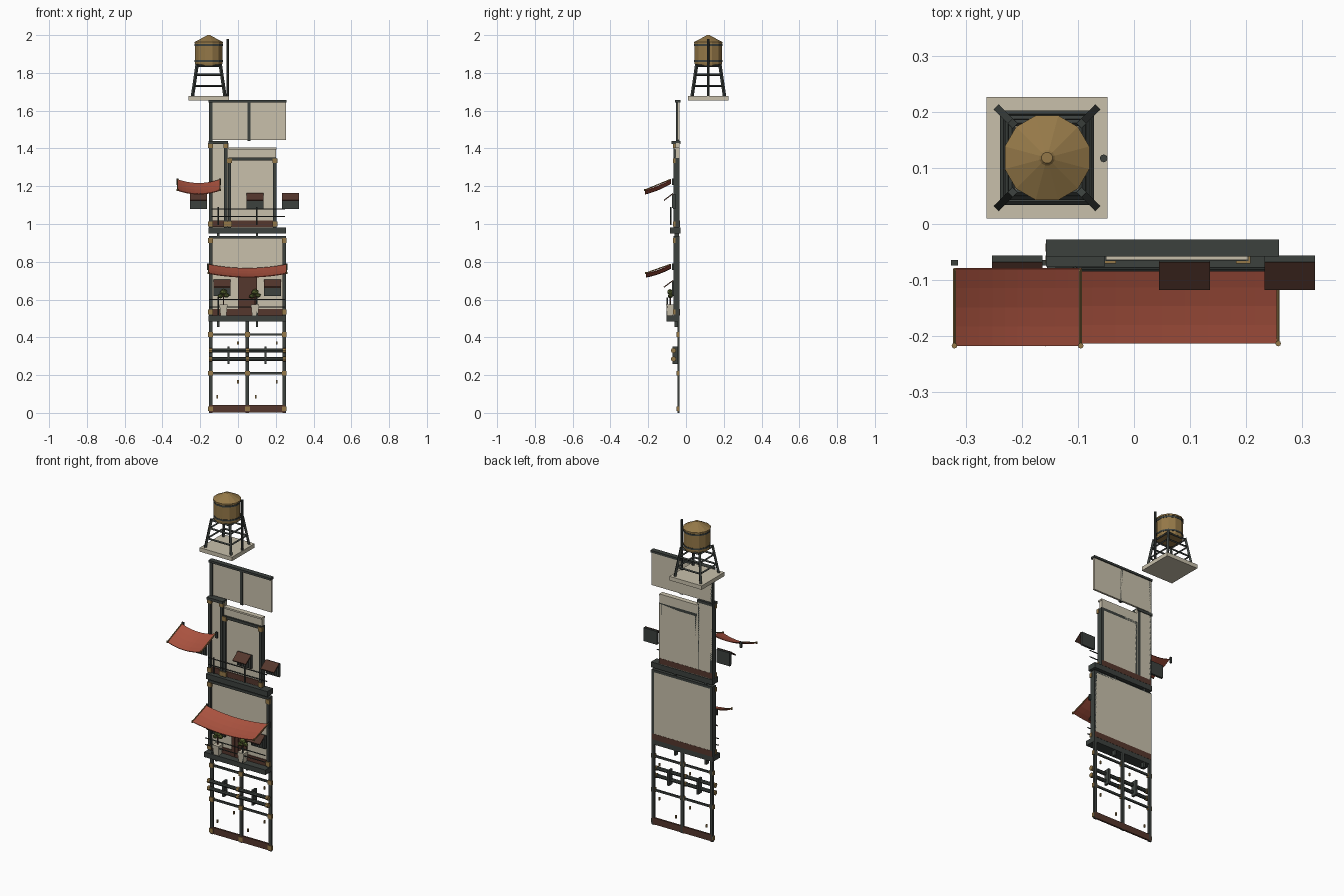
import bpy, bmesh
from math import pi, cos, sin
from mathutils import Vector

if "Cube" in bpy.data.objects:
    bpy.data.objects.remove(bpy.data.objects["Cube"])

def mat(name, c):
    m = bpy.data.materials.new(name)
    m.diffuse_color = (*c, 1)
    m.use_nodes = True
    m.node_tree.nodes["Principled BSDF"].inputs["Base Color"].default_value = m.diffuse_color
    return m

DARK = mat("dark_iron", (0.045, 0.053, 0.048))
TAN = mat("plaster", (0.58, 0.53, 0.41))
BROWN = mat("brown_wood", (0.09, 0.038, 0.026))
RED = mat("red_cloth", (0.40, 0.085, 0.05))
GOLD = mat("brass", (0.30, 0.19, 0.065))
GREEN = mat("leaves", (0.10, 0.13, 0.03))

def finish(name, bm, m):
    me = bpy.data.meshes.new(name)
    bmesh.ops.recalc_face_normals(bm, faces=bm.faces)
    bm.to_mesh(me)
    bm.free()
    me.materials.append(m)
    o = bpy.data.objects.new(name, me)
    bpy.context.collection.objects.link(o)
    return o

def box(name, x0, x1, y0, y1, z0, z1, m):
    bm = bmesh.new()
    bmesh.ops.create_cube(bm, size=1)
    for v in bm.verts:
        v.co = ((x0 + x1) / 2 + v.co.x * (x1 - x0), (y0 + y1) / 2 + v.co.y * (y1 - y0),
                (z0 + z1) / 2 + v.co.z * (z1 - z0))
    return finish(name, bm, m)

def rod(name, a, b, r, m, sides=6, r2=None):
    a, b = Vector(a), Vector(b)
    bm = bmesh.new()
    bmesh.ops.create_cone(bm, cap_ends=True, segments=sides, radius1=r,
                          radius2=r if r2 is None else r2, depth=(b - a).length)
    q = Vector((0, 0, 1)).rotation_difference(b - a)
    for v in bm.verts:
        v.co = q @ v.co + (a + b) / 2
    return finish(name, bm, m)

def lathe(name, cx, cy, profile, m, sides=12):
    bm = bmesh.new()
    rings = [[bm.verts.new((cx + r * cos(2 * pi * (i + .5) / sides),
                            cy + r * sin(2 * pi * (i + .5) / sides), z))
              for i in range(sides)] for r, z in profile]
    for a, b in zip(rings, rings[1:]):
        for i in range(sides):
            j = (i + 1) % sides
            bm.faces.new((a[i], a[j], b[j], b[i]))
    bm.faces.new(rings[0])
    bm.faces.new(rings[-1])
    return finish(name, bm, m)

def joint(x, y, z, s=0.013):
    box("brass_joint", x - s, x + s, y - 0.007, y + 0.007, z - s, z + s, GOLD)

def post(x, z0, z1, y0=-0.066, w=0.009):
    box("post", x - w, x + w, y0, -0.034, z0, z1, DARK)

def awning(x0, x1, y0, y1, z0, z1, sag):
    bm = bmesh.new()
    nu, nv = 10, 4
    g = []
    for j in range(nv + 1):
        t = j / nv
        g.append([bm.verts.new((x0 + (x1 - x0) * i / nu, y0 + (y1 - y0) * t,
                  z0 + (z1 - z0) * t - sag * (1 - (2 * i / nu - 1) ** 2) - 0.006 * sin(pi * t)))
                  for i in range(nu + 1)])
    for j in range(nv):
        for i in range(nu):
            bm.faces.new((g[j][i], g[j][i + 1], g[j + 1][i + 1], g[j + 1][i]))
    o = finish("awning_cloth", bm, RED)
    s = o.modifiers.new("thickness", 'SOLIDIFY')
    s.thickness = 0.004
    for x in (x0, x1):
        rod("awning_arm", (x, y0, z0), (x, y1, z1), 0.003, GOLD)
        rod("awning_tip", (x, y1, z1 - 0.006), (x, y1, z1 + 0.006), 0.005, GOLD, 8)
        box("awning_mount", x - 0.006, x + 0.006, -0.074, -0.064, z0 - 0.03, z0 + 0.005, DARK)

def window(x, z):
    # shuttered window with a sloping hood
    box("window", x - 0.045, x + 0.045, -0.068, -0.056, z, z + 0.08, DARK)
    for i in range(6):
        xs = x - 0.04 + i * 0.016
        box("window_slat", xs - 0.004, xs + 0.004, -0.074, -0.068, z + 0.004, z + 0.076, DARK)
    bm = bmesh.new()
    pts = [(-0.068, z + 0.085), (-0.118, z + 0.048), (-0.116, z + 0.042), (-0.068, z + 0.078)]
    f = bm.faces.new([bm.verts.new((x - 0.045, *p)) for p in pts])
    e = bmesh.ops.extrude_face_region(bm, geom=[f])
    bmesh.ops.translate(bm, vec=(0.09, 0, 0),
                        verts=[v for v in e["geom"] if isinstance(v, bmesh.types.BMVert)])
    finish("window_hood", bm, BROWN)

def railing(zf, y, x0, x1, posts):
    for h in (0.045, 0.085):
        rod("hand_rail", (x0, y, zf + h), (x1, y, zf + h), 0.003, DARK)
    for x in posts:
        rod("rail_post", (x, y, zf), (x, y, zf + 0.095), 0.004, DARK)

# ground storey: open frame
box("sill", -0.15, 0.25, -0.045, -0.034, 0.003, 0.042, BROWN)
for x in (-0.145, 0.05, 0.245):
    post(x, 0, 0.49, -0.045)
    for z in (0.022, 0.21, 0.415):
        joint(x, -0.042, z)
for z in (0.21, 0.415):
    box("cross_rail", -0.15, 0.25, -0.044, -0.035, z - 0.006, z + 0.006, DARK)
for x, z in ((-0.11, 0.085), (0.095, 0.085), (0.0, 0.165), (0.205, 0.165), (0.0, 0.37), (0.205, 0.37)):
    box("panel_bolt", x - 0.004, x + 0.004, -0.044, -0.036, z - 0.009, z + 0.009, GOLD)

# pipes on brackets
for z in (0.285, 0.33):
    rod("pipe", (-0.15, -0.066, z), (0.25, -0.066, z), 0.011, DARK, 8)
    for x in (-0.145, 0.05, 0.245):
        rod("pipe_collar", (x - 0.008, -0.066, z), (x + 0.008, -0.066, z), 0.014, GOLD, 8)
for x in (-0.05, 0.145):
    box("pipe_bracket", x - 0.006, x + 0.006, -0.072, -0.036, 0.26, 0.352, DARK)

# first floor balcony slab, wall and frame
box("balcony_slab", -0.155, 0.255, -0.103, -0.034, 0.485, 0.515, DARK)
box("wall", -0.15, 0.25, -0.052, -0.034, 0.515, 0.93, TAN)
box("wall_base", -0.15, 0.25, -0.058, -0.033, 0.515, 0.55, BROWN)
box("wall_beam", -0.15, 0.25, -0.066, -0.034, 0.922, 0.937, DARK)
for x in (-0.145, 0.245):
    post(x, 0.515, 0.937)
    for z in (0.535, 0.912):
        joint(x, -0.063, z)
for x in (-0.105, 0.1):
    box("slab_support", x - 0.006, x + 0.006, -0.06, -0.036, 0.455, 0.485, DARK)
    box("ledge_support", x - 0.006, x + 0.006, -0.06, -0.036, 0.925, 0.95, DARK)
box("door", 0.0, 0.1, -0.062, -0.05, 0.515, 0.72, BROWN)
for i in range(4):
    box("door_plank", 0.005 + i * 0.024, 0.023 + i * 0.024, -0.066, -0.06, 0.52, 0.715, BROWN)
window(-0.085, 0.62)
window(0.183, 0.62)
railing(0.515, -0.098, -0.15, 0.25, (-0.105, 0.1))
awning(-0.157, 0.257, -0.08, -0.213, 0.787, 0.74, 0.02)

# potted trees
for x in (-0.077, 0.09):
    lathe("plant_pot", x, -0.084, [(0.022, 0.515), (0.03, 0.575)], TAN, 4)
    rod("tree_trunk", (x, -0.084, 0.57), (x, -0.084, 0.63), 0.004, BROWN)
    for dx, dy, dz, r in ((0, 0, 0.64, 0.022), (-0.016, 0, 0.618, 0.017), (0.016, 0.004, 0.622, 0.017)):
        bm = bmesh.new()
        bmesh.ops.create_icosphere(bm, subdivisions=1, radius=r)
        for v in bm.verts:
            v.co = (v.co.x + x + dx, v.co.y * 0.8 - 0.084 + dy, v.co.z * 0.75 + dz)
        finish("tree_leaves", bm, GREEN)

# second floor: ledge, tall narrow bay, wide bay
box("upper_ledge", -0.155, 0.255, -0.085, -0.03, 0.95, 0.982, DARK)
box("narrow_bay_wall", -0.15, -0.05, -0.052, -0.034, 0.982, 1.43, TAN)
box("narrow_bay_cap", -0.157, -0.052, -0.076, -0.03, 1.424, 1.44, DARK)
box("wide_bay_wall", -0.05, 0.2, -0.056, -0.034, 0.982, 1.397, TAN)
box("wide_bay_cap", -0.05, 0.203, -0.064, -0.034, 1.395, 1.405, TAN)
box("wide_bay_beam", -0.05, 0.2, -0.066, -0.034, 1.335, 1.352, DARK)
box("upper_base", -0.15, 0.2, -0.06, -0.033, 0.985, 1.018, BROWN)
for x, top in ((-0.145, 1.43), (-0.065, 1.43), (-0.045, 1.35), (0.195, 1.35)):
    post(x, 0.982, top)
    joint(x, -0.063, 1.0)
    joint(x, -0.063, top - 0.015)
window(-0.208, 1.08)
window(0.09, 1.08)
window(0.278, 1.08)
railing(0.995, -0.08, -0.14, 0.25, (-0.105, 0.1))
awning(-0.32, -0.095, -0.08, -0.217, 1.237, 1.18, 0.02)

# roof parapet panel
box("parapet_panel", -0.15, 0.255, -0.046, -0.034, 1.445, 1.645, TAN)
box("parapet_cap", -0.157, 0.258, -0.058, -0.028, 1.643, 1.656, DARK)
post(-0.145, 1.43, 1.65, -0.05)
post(0.058, 1.44, 1.65, -0.052)

# water tower
CX, CY = -0.155, 0.118
box("tower_base", CX - 0.108, CX + 0.108, CY - 0.108, CY + 0.108, 1.653, 1.677, TAN)

def leg_point(sx, sy, z):
    h = 0.086 - (z - 1.675) / 0.165 * 0.024
    return (CX + sx * h, CY + sy * h, z)

corners = [(-1, -1), (1, -1), (1, 1), (-1, 1)]
for i, c in enumerate(corners):
    rod("tower_leg", leg_point(*c, 1.675), leg_point(*c, 1.845), 0.009, DARK, 4)
    for z in (1.73, 1.79, 1.838):
        rod("tower_brace", leg_point(*c, z), leg_point(*corners[(i + 1) % 4], z), 0.006, DARK, 4)
lathe("water_tank", CX, CY, [(0.072, 1.838), (0.075, 1.85), (0.075, 1.96)], GOLD)
lathe("tank_roof", CX, CY, [(0.078, 1.955), (0.078, 1.963), (0.014, 1.996), (0.01, 2.0)], GOLD)
for z in (1.862, 1.947):
    lathe("tank_hoop", CX, CY, [(0.077, z - 0.005), (0.077, z + 0.005)], DARK)
rod("riser_pole", (-0.054, 0.117, 1.66), (-0.054, 0.117, 1.98), 0.007, DARK, 8)
